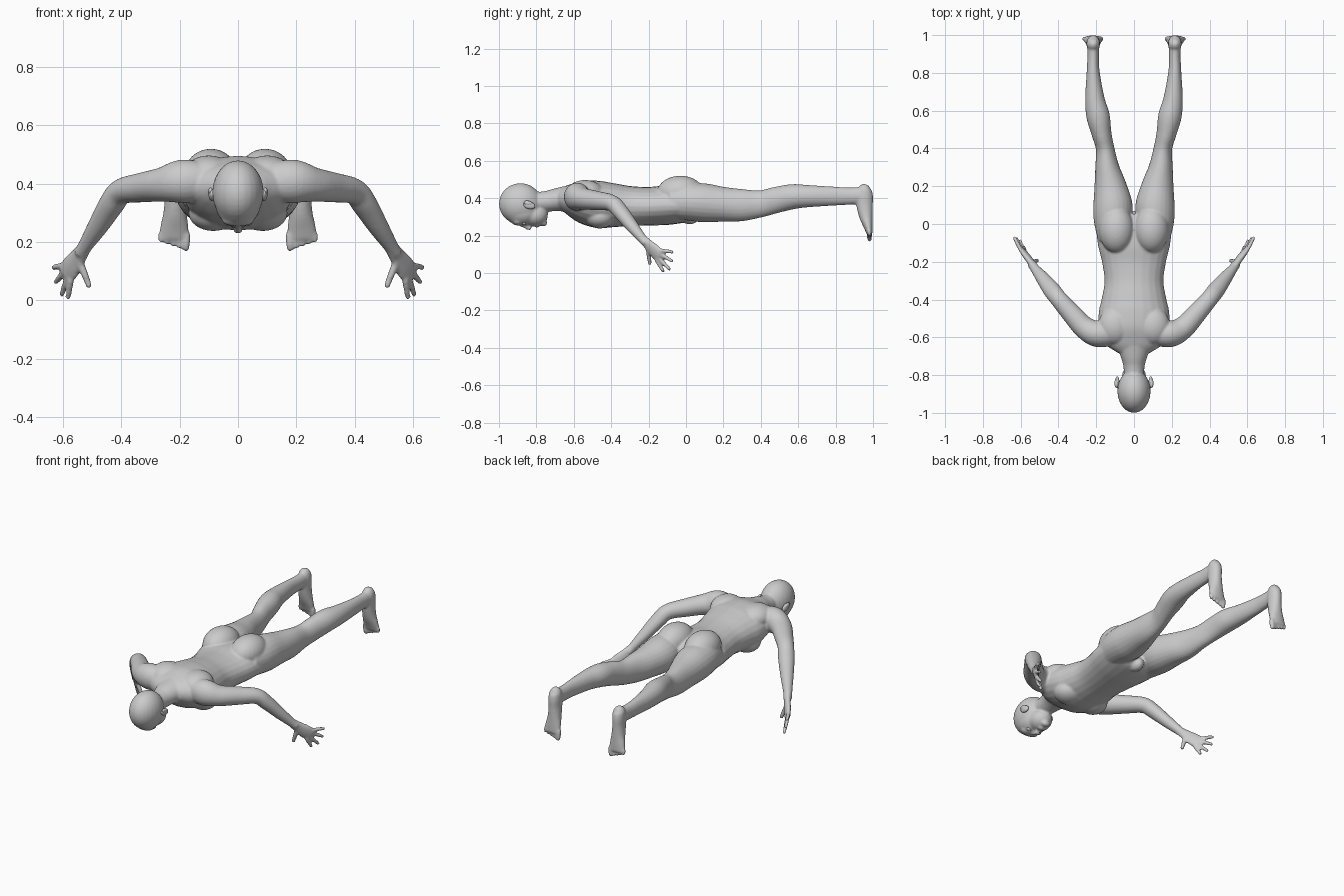
import bpy, bmesh, math
from mathutils import Vector, Matrix

cube = bpy.data.objects.get("Cube")
if cube:
    bpy.data.objects.remove(cube, do_unlink=True)

skin = bpy.data.materials.new("grey_skin")
skin.use_nodes = True
skin.diffuse_color = (0.6, 0.6, 0.6, 1)
skin.node_tree.nodes["Principled BSDF"].inputs["Base Color"].default_value = (0.6, 0.6, 0.6, 1)

SIDES = 24
STEPS = 5


def spline(rings):
    """Catmull-Rom interpolation through (x, y, z, half width, half depth) rings."""
    p = [Vector(r) for r in rings]
    p = [2 * p[0] - p[1]] + p + [2 * p[-1] - p[-2]]
    out = []
    for i in range(1, len(p) - 2):
        a, b, c, d = p[i - 1:i + 3]
        for s in range(STEPS):
            t = s / STEPS
            out.append(0.5 * (2 * b + (c - a) * t + (2 * a - 5 * b + 4 * c - d) * t * t
                              + (3 * b - a - 3 * c + d) * t ** 3))
    return out + [p[-2]]


def loft(bm, rings, up=(0, 0, 1), mirror=False):
    """Skin elliptical rings along a path, with closed ends."""
    pts = spline(rings)
    pos = [Vector(p[:3]) for p in pts]
    for sx in ((1, -1) if mirror else (1,)):
        loops = []
        for i, p in enumerate(pts):
            tan = (pos[min(i + 1, len(pos) - 1)] - pos[max(i - 1, 0)]).normalized()
            side = tan.cross(Vector(up)).normalized()
            depth = side.cross(tan)
            loop = []
            for k in range(SIDES):
                t = math.tau * k / SIDES
                v = pos[i] + side * p[3] * math.cos(t) + depth * p[4] * math.sin(t)
                loop.append(bm.verts.new((v.x * sx, v.y, v.z)))
            loops.append(loop)
        faces = [bm.faces.new(loops[0]), bm.faces.new(loops[-1][::-1])]
        for a, b in zip(loops, loops[1:]):
            for k in range(SIDES):
                n = (k + 1) % SIDES
                faces.append(bm.faces.new((a[k], b[k], b[n], a[n])))
        bmesh.ops.recalc_face_normals(bm, faces=faces)


def ball(bm, centre, radii, mirror=False, tilt=0):
    for sx in ((1, -1) if mirror else (1,)):
        m = (Matrix.Translation((centre[0] * sx, centre[1], centre[2]))
             @ Matrix.Rotation(tilt, 4, 'X') @ Matrix.Diagonal((*radii, 1)))
        bmesh.ops.create_uvsphere(bm, u_segments=24, v_segments=16, radius=1, matrix=m)


def digit(bm, root, tip, r):
    """Finger or toe: a tapered tube with a rounded tip."""
    a, b = Vector(root), Vector(tip)
    end = b - (b - a).normalized() * r * 0.8
    mid = (a + end) / 2
    loft(bm, [(*a, r, r), (*mid, r, r), (*end, r * 0.85, r * 0.85)], (0.6, 0.7, 0.3), True)
    ball(bm, end, (r * 0.85,) * 3, True)


def finish(bm, name):
    me = bpy.data.meshes.new(name)
    bm.to_mesh(me)
    bm.free()
    ob = bpy.data.objects.new(name, me)
    bpy.context.collection.objects.link(ob)
    me.materials.append(skin)
    for poly in me.polygons:
        poly.use_smooth = True
    return ob


body = bmesh.new()

# Torso and neck
loft(body, [(0, -.68, .40, .09, .05), (0, -.63, .395, .16, .08), (0, -.56, .384, .185, .113),
            (0, -.47, .367, .187, .126), (0, -.39, .362, .17, .118), (0, -.3, .358, .156, .107),
            (0, -.2, .357, .17, .103), (0, -.1, .362, .193, .105), (0, 0, .362, .195, .09),
            (0, .05, .36, .13, .06)])
loft(body, [(0, -.84, .38, .05, .05), (0, -.75, .383, .057, .055), (0, -.69, .392, .075, .062),
            (0, -.6, .4, .11, .075)])

# Shoulder blades, chest, buttocks and groin
ball(body, (.1, -.54, .43), (.09, .1, .067), True)
ball(body, (.085, -.46, .3), (.085, .08, .062), True)
ball(body, (.093, -.03, .43), (.093, .125, .09), True)
ball(body, (0, .02, .30), (.035, .05, .04))

# Head: cranium, jaw, brow, nose, lips and chin
ball(body, (0, -.885, .37), (.088, .115, .11))
ball(body, (0, -.875, .33), (.078, .1, .077))
ball(body, (0, -.81, .31), (.064, .072, .06))
ball(body, (0, -.9, .272), (.055, .03, .018))
loft(body, [(0, -.885, .262, .009, .012), (0, -.85, .248, .011, .015), (0, -.828, .24, .017, .014)])
ball(body, (0, -.797, .254), (.024, .014, .012))
ball(body, (0, -.762, .268), (.026, .02, .019))

# Legs
loft(body, [(.105, -.08, .38, .085, .09), (.113, .02, .38, .1, .1), (.112, .1, .375, .104, .104),
            (.125, .2, .367, .086, .093), (.142, .3, .363, .064, .086), (.153, .4, .37, .049, .072),
            (.172, .48, .39, .053, .07), (.19, .57, .408, .062, .067), (.207, .66, .411, .052, .059),
            (.216, .8, .411, .035, .05), (.216, .88, .411, .031, .046), (.216, .95, .415, .032, .046)],
     mirror=True)

# Feet, with the soles facing back
loft(body, [(.216, .965, .472, .015, .015), (.216, .957, .45, .032, .036), (.216, .954, .41, .036, .046),
            (.216, .955, .36, .035, .044), (.216, .963, .3, .04, .036), (.218, .974, .25, .049, .025),
            (.22, .982, .21, .05, .016)], (0, 1, 0), True)
for i in range(5):
    x = .177 + i * .0215
    r = .0145 if i == 0 else .0105
    digit(body, (x, .978, .23), (x + .002, .983, .169 + .007 * i), r)

# Arms
loft(body, [(.1, -.58, .405, .06, .065), (.19, -.582, .408, .07, .075), (.26, -.55, .397, .06, .059),
            (.33, -.475, .387, .053, .051), (.4, -.395, .373, .046, .044), (.435, -.35, .328, .046, .041),
            (.48, -.292, .255, .037, .034), (.525, -.235, .185, .025, .025),
            (.54, -.213, .16, .025, .022)], mirror=True)

# Hands
loft(body, [(.52, -.24, .19, .024, .02), (.547, -.2, .15, .032, .018), (.572, -.165, .115, .041, .017),
            (.592, -.138, .088, .038, .013)], (-.73, .66, .18), True)
digit(body, (.545, -.205, .14), (.508, -.192, .042), .0125)
for root, tip in (((.573, -.16, .073), (.584, -.118, .003)), ((.583, -.148, .083), (.606, -.083, .015)),
                  ((.594, -.137, .1), (.627, -.068, .06)), ((.603, -.132, .12), (.636, -.066, .112))):
    digit(body, root, tip, .0112)

# Fuse the parts into one continuous skin
skin_body = finish(body, "body")
remesh = skin_body.modifiers.new("fuse", 'REMESH')
remesh.mode = 'VOXEL'
remesh.voxel_size = 0.0065
remesh.use_smooth_shade = True
relax = skin_body.modifiers.new("relax", 'SMOOTH')
relax.factor = 0.5
relax.iterations = 5

# Ears
ears = bmesh.new()
ball(ears, (.089, -.838, .362), (.012, .032, .02), True, math.radians(-15))
ball(ears, (.094, -.843, .373), (.009, .024, .013), True, math.radians(-15))
finish(ears, "ears")

# Closed eyelids
lids = bmesh.new()
ball(lids, (.032, -.865, .268), (.017, .011, .012), True)
finish(lids, "eyelids")
